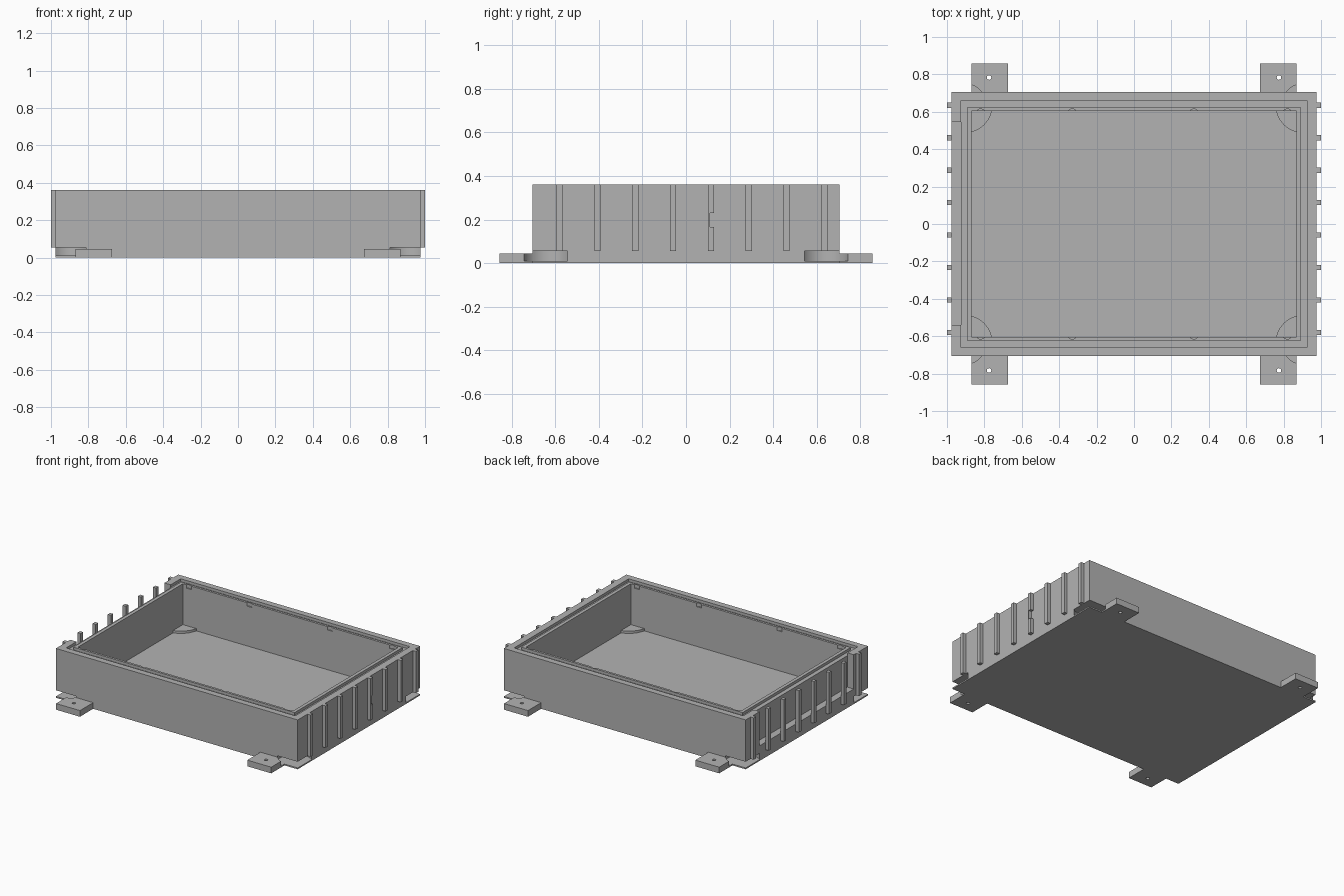
import bpy

if "Cube" in bpy.data.objects:
    bpy.data.objects.remove(bpy.data.objects["Cube"], do_unlink=True)

grey = bpy.data.materials.new("plain grey")
grey.use_nodes = True
grey.diffuse_color = (0.45, 0.45, 0.45, 1)
grey.node_tree.nodes["Principled BSDF"].inputs["Base Color"].default_value = (0.45, 0.45, 0.45, 1)

HALF_X, HALF_Y, HEIGHT = 0.975, 0.705, 0.36
SLOT_X, SLOT_Y = 0.905, 0.635
SIGNS = [(sx, sy) for sx in (-1, 1) for sy in (-1, 1)]


def finish(obj, name):
    obj.name = name
    obj.data.materials.clear()
    obj.data.materials.append(grey)
    return obj


def block(name, x0, x1, y0, y1, z0, z1):
    bpy.ops.mesh.primitive_cube_add(size=1, location=((x0 + x1) / 2, (y0 + y1) / 2, (z0 + z1) / 2))
    obj = bpy.context.object
    obj.scale = (x1 - x0, y1 - y0, z1 - z0)
    bpy.ops.object.transform_apply(location=True, rotation=False, scale=True)
    return finish(obj, name)


def centred(name, hx, hy, z0, z1):
    return block(name, -hx, hx, -hy, hy, z0, z1)


def cylinder(name, x, y, r, z0, z1, sides=48):
    bpy.ops.mesh.primitive_cylinder_add(vertices=sides, radius=r, depth=z1 - z0,
                                        location=(x, y, (z0 + z1) / 2))
    bpy.ops.object.transform_apply(location=True, rotation=False, scale=True)
    return finish(bpy.context.object, name)


def cut(target, cutter):
    """Subtract the cutter from the target, then discard the cutter."""
    cutter.hide_render = True
    mod = target.modifiers.new("cut", "BOOLEAN")
    mod.operation = "DIFFERENCE"
    mod.solver = "EXACT"
    mod.object = cutter
    bpy.context.view_layer.objects.active = target
    bpy.ops.object.modifier_apply(modifier=mod.name)
    bpy.data.objects.remove(cutter, do_unlink=True)


def corner_slot(sx, sy):
    return cylinder("slot_cutter", sx * SLOT_X, sy * SLOT_Y, 0.115, 0.01, 0.055)


# Open box, leaving raised round bosses in the floor corners
body = centred("box_body", HALF_X, HALF_Y, 0, HEIGHT)
cavity = centred("cavity_cutter", 0.868, 0.605, 0.045, 0.5)
for sx, sy in SIGNS:
    cut(cavity, cylinder("boss_cutter", sx * SLOT_X, sy * SLOT_Y, 0.148, 0, 0.062))
cut(body, cavity)

# Seal groove around the rim
groove = centred("groove_cutter", 0.925, 0.66, 0.34, 0.45)
cut(groove, centred("groove_core", 0.893, 0.622, 0.3, 0.5))
cut(body, groove)

# Pocket behind the ribs on one side
cut(body, block("pocket_cutter", -1.1, -0.924, -0.54, 0.545, 0.11, 0.5))

# Round slots through the lower corners
for sx, sy in SIGNS:
    cut(body, corner_slot(sx, sy))

# Small notches in the inner lip
for x in (-0.82, -0.33, 0.32, 0.82):
    for sy in (-1, 1):
        cut(body, cylinder("notch_cutter", x, sy * 0.59, 0.025, 0.335, 0.4, 20))

# Mounting feet with screw holes
for sx, sy in SIGNS:
    xs = sorted((sx * 0.675, sx * 0.868))
    ys = sorted((sy * HALF_Y, sy * 0.857))
    foot = block("mounting_foot", *xs, *ys, 0, 0.045)
    cut(foot, cylinder("hole_cutter", sx * 0.775, sy * 0.783, 0.012, -0.1, 0.1, 20))
    cut(foot, corner_slot(sx, sy))

# Vertical ribs on both ends, one of them with a small gap
for sx in (-1, 1):
    xs = sorted((sx * HALF_X, sx * 1.0))
    for i in range(8):
        y = 0.0275 + (i - 3.5) * 0.1736
        rib = block("side_rib", *xs, y - 0.014, y + 0.014, 0.055, HEIGHT)
        if sx == 1 and i == 4:
            cut(rib, block("gap_cutter", 0.9, 1.1, y - 0.005, y + 0.1, 0.165, 0.23))

# Smooth the round faces, keep edges crisp
for obj in bpy.context.scene.objects:
    obj.select_set(obj.type == "MESH")
bpy.ops.object.shade_smooth_by_angle()
